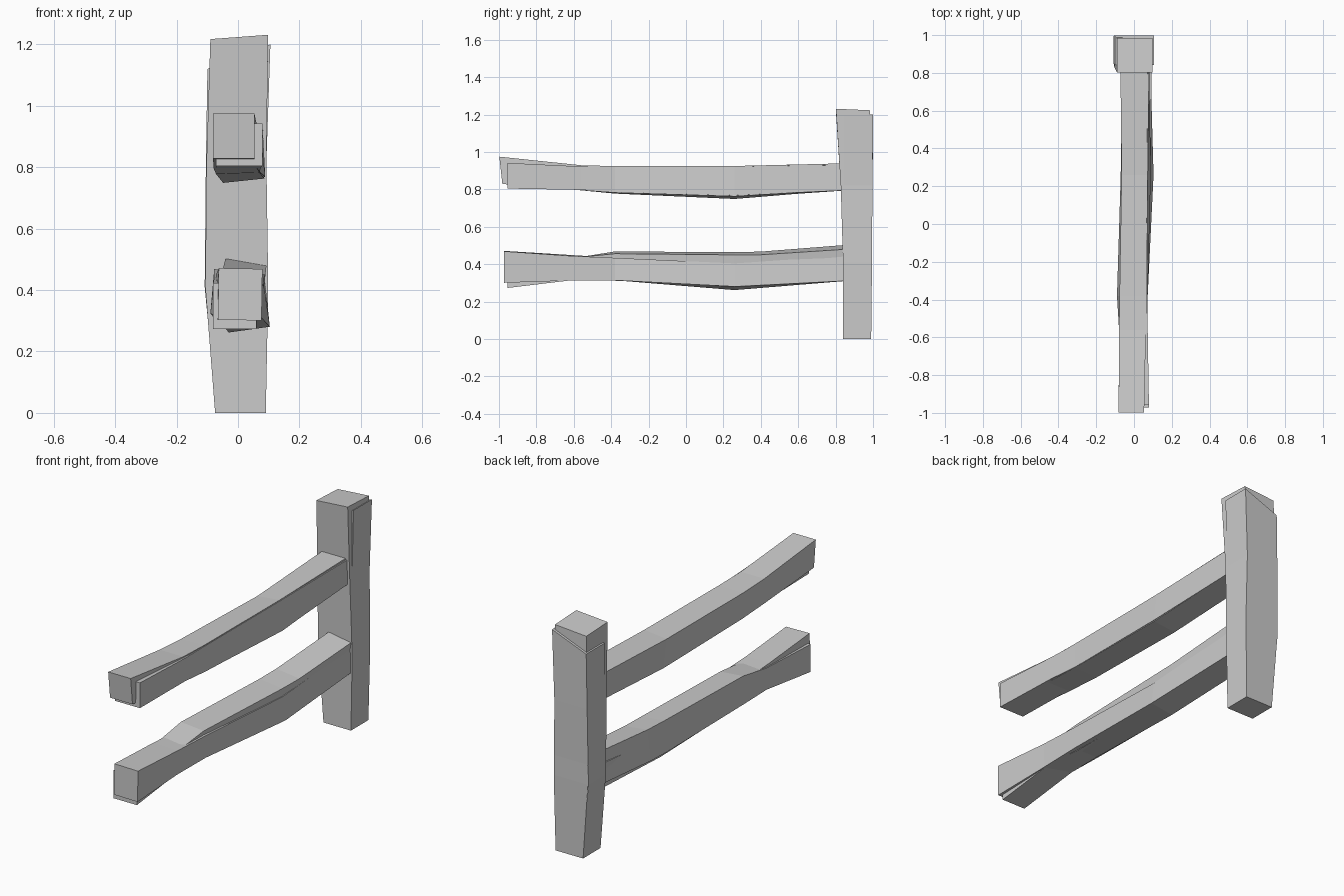
import bpy, bmesh, math

def loft(name, sections, upright=False):
    """Four-sided beam. Section: (position, centre a, centre b, width, height, roll degrees, end slants a, b)."""
    bm = bmesh.new()
    rings = []
    for sec in sections:
        p, ca, cb, w, h, roll = sec[:6]
        sa, sb = sec[6:] if len(sec) > 6 else (0, 0)
        c, s = math.cos(math.radians(roll)), math.sin(math.radians(roll))
        ring = []
        for i, j in ((-1, -1), (1, -1), (1, 1), (-1, 1)):
            u, v = i * w / 2, j * h / 2
            a, b, q = ca + u * c - v * s, cb + u * s + v * c, p + i * sa + j * sb
            ring.append(bm.verts.new((a, b, q) if upright else (a, q, b)))
        rings.append(ring)
    for r0, r1 in zip(rings, rings[1:]):
        for k in range(4):
            n = (k + 1) % 4
            bm.faces.new((r0[k], r0[n], r1[n], r1[k]))
    bm.faces.new(rings[0])
    bm.faces.new(rings[-1])
    bmesh.ops.recalc_face_normals(bm, faces=bm.faces)
    mesh = bpy.data.meshes.new(name)
    bm.to_mesh(mesh)
    bm.free()
    ob = bpy.data.objects.new(name, mesh)
    bpy.context.collection.objects.link(ob)
    return ob

# Upright post and the split layer behind it
loft("post", [
    (0, 0.008, 0.915, 0.165, 0.15, 0),
    (0.41, -0.004, 0.917, 0.205, 0.155, 0),
    (0.82, -0.005, 0.91, 0.195, 0.165, 0),
    (1.22, 0.004, 0.893, 0.188, 0.183, 0, 0.007, -0.004)], True)
loft("post_split_layer", [
    (0.005, 0.008, 0.92, 0.155, 0.135, 0),
    (0.41, -0.005, 0.92, 0.207, 0.145, 0),
    (0.82, -0.006, 0.922, 0.197, 0.152, 0),
    (1.16, 0.003, 0.92, 0.205, 0.158, 0, 0.04, 0)], True)

# Upper rail and its split layer
loft("upper_rail", [
    (-0.99, -0.014, 0.902, 0.135, 0.146, 0, 0, -0.008),
    (-0.56, -0.008, 0.862, 0.142, 0.134, 0),
    (-0.38, -0.003, 0.851, 0.142, 0.142, 2),
    (0.26, 0.01, 0.837, 0.135, 0.163, 6),
    (0.88, 0.0, 0.87, 0.145, 0.14, 0)])
loft("upper_rail_split_layer", [
    (-0.955, 0.004, 0.873, 0.15, 0.137, 0),
    (-0.56, 0.0, 0.86, 0.145, 0.125, 0),
    (-0.38, 0.0, 0.849, 0.14, 0.137, 2),
    (0.26, 0.012, 0.838, 0.138, 0.155, 6),
    (0.88, 0.008, 0.866, 0.14, 0.135, -2)])

# Lower rail and its split layer, which twist apart along the length
loft("lower_rail", [
    (-0.972, 0.007, 0.386, 0.142, 0.168, -1),
    (-0.62, -0.002, 0.381, 0.145, 0.132, -2),
    (-0.38, 0.0, 0.374, 0.145, 0.12, 0),
    (0.26, 0.028, 0.333, 0.135, 0.125, 8),
    (0.88, 0.012, 0.38, 0.148, 0.135, 0)])
loft("lower_rail_split_layer", [
    (-0.955, -0.01, 0.348, 0.142, 0.15, 0),
    (-0.58, -0.008, 0.377, 0.14, 0.118, 0),
    (-0.38, -0.015, 0.39, 0.138, 0.145, -5),
    (0.26, 0.008, 0.375, 0.14, 0.165, -6),
    (0.4, 0.01, 0.377, 0.14, 0.165, -7),
    (0.88, 0.012, 0.412, 0.135, 0.165, -10)])
